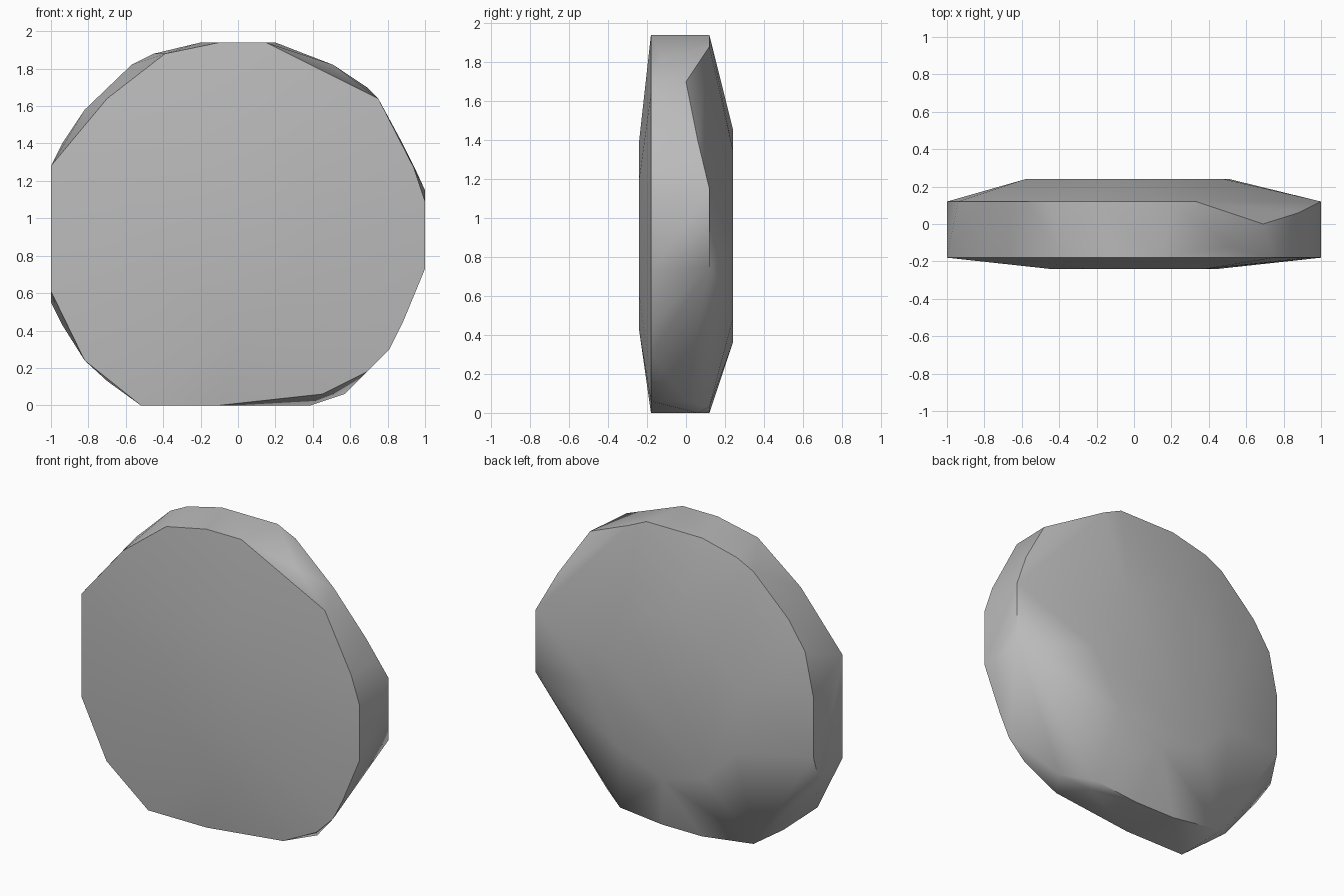
import bpy
import bmesh
import math

default_cube = bpy.data.objects.get("Cube")
if default_cube:
    bpy.data.objects.remove(default_cube, do_unlink=True)


def make_material(name, colour):
    material = bpy.data.materials.new(name)
    material.use_nodes = True
    material.diffuse_color = colour
    shader = next(n for n in material.node_tree.nodes if n.type == "BSDF_PRINCIPLED")
    shader.inputs["Base Color"].default_value = colour
    shader.inputs["Roughness"].default_value = 0.9
    return material


def outline_at(depth, outline):
    """Place a flat (x, z) outline at one depth of the slab."""
    return [(x, depth, z) for x, z in outline]


def hull_object(name, points, material):
    """Wrap the points in a convex skin with smooth facets and sharp rims."""
    mesh = bpy.data.meshes.new(name)
    bm = bmesh.new()
    for point in points:
        bm.verts.new(point)
    hull = bmesh.ops.convex_hull(bm, input=bm.verts[:])
    inside = {v for v in hull["geom_interior"] + hull["geom_unused"]
              if isinstance(v, bmesh.types.BMVert)}
    bmesh.ops.delete(bm, geom=list(inside), context="VERTS")
    bmesh.ops.recalc_face_normals(bm, faces=bm.faces[:])
    bm.to_mesh(mesh)
    bm.free()
    mesh.materials.append(material)
    obj = bpy.data.objects.new(name, mesh)
    bpy.context.collection.objects.link(obj)
    bpy.ops.object.select_all(action="DESELECT")
    obj.select_set(True)
    bpy.context.view_layer.objects.active = obj
    bpy.ops.object.shade_smooth_by_angle(angle=math.radians(40))
    return obj


# Shallow front cap
front_cap = [(.03, .42), (.3, .6), (.45, .9), (.38, 1.2), (.1, 1.4),
             (-.25, 1.33), (-.45, 1.05), (-.35, .7)]

# Front rim, clockwise from the upper right
front_rim = [(.15, 1.94), (.75, 1.64), (.94, 1.27), (1, 1.09), (1, .73),
             (.88, .44), (.81, .3), (.69, .18), (.45, .06), (-.1, 0),
             (-.52, 0), (-.82, .24), (-1, .61), (-1, 1.28), (-.7, 1.64),
             (-.39, 1.88), (-.1, 1.94)]

# Chipped corners around the middle of the edge
edge_chips = [(.51, -.12, 1.82), (.69, 0, 1.7), (.88, .06, 1.4),
              (.94, .06, 1.28), (.66, .06, .34), (.57, 0, .06),
              (.39, .06, 0), (-.7, 0, .13), (-.94, 0, .43), (-1, .06, .55)]

# Back rim
back_rim = [(.2, 1.94), (.33, 1.88), (1, 1.15), (1, .75), (.39, .03),
            (.09, 0), (-.2, 0), (-.57, .05), (-1, .73), (-1, 1.12),
            (-.94, 1.4), (-.82, 1.58), (-.57, 1.82), (-.45, 1.88), (-.2, 1.94)]

# Deeper back cap
back_cap = [(-.12, 1.46), (-.36, 1.27), (-.58, 1.08), (-.53, .68), (-.3, .45),
            (0, .36), (.3, .48), (.51, .85), (.48, 1.1), (.25, 1.35)]

stone_grey = make_material("stone grey", (.5, .5, .5, 1))
slab_points = (outline_at(-.24, front_cap) + outline_at(-.18, front_rim)
               + edge_chips
               + outline_at(.12, back_rim) + outline_at(.24, back_cap))
hull_object("flat_stone", slab_points, stone_grey)
